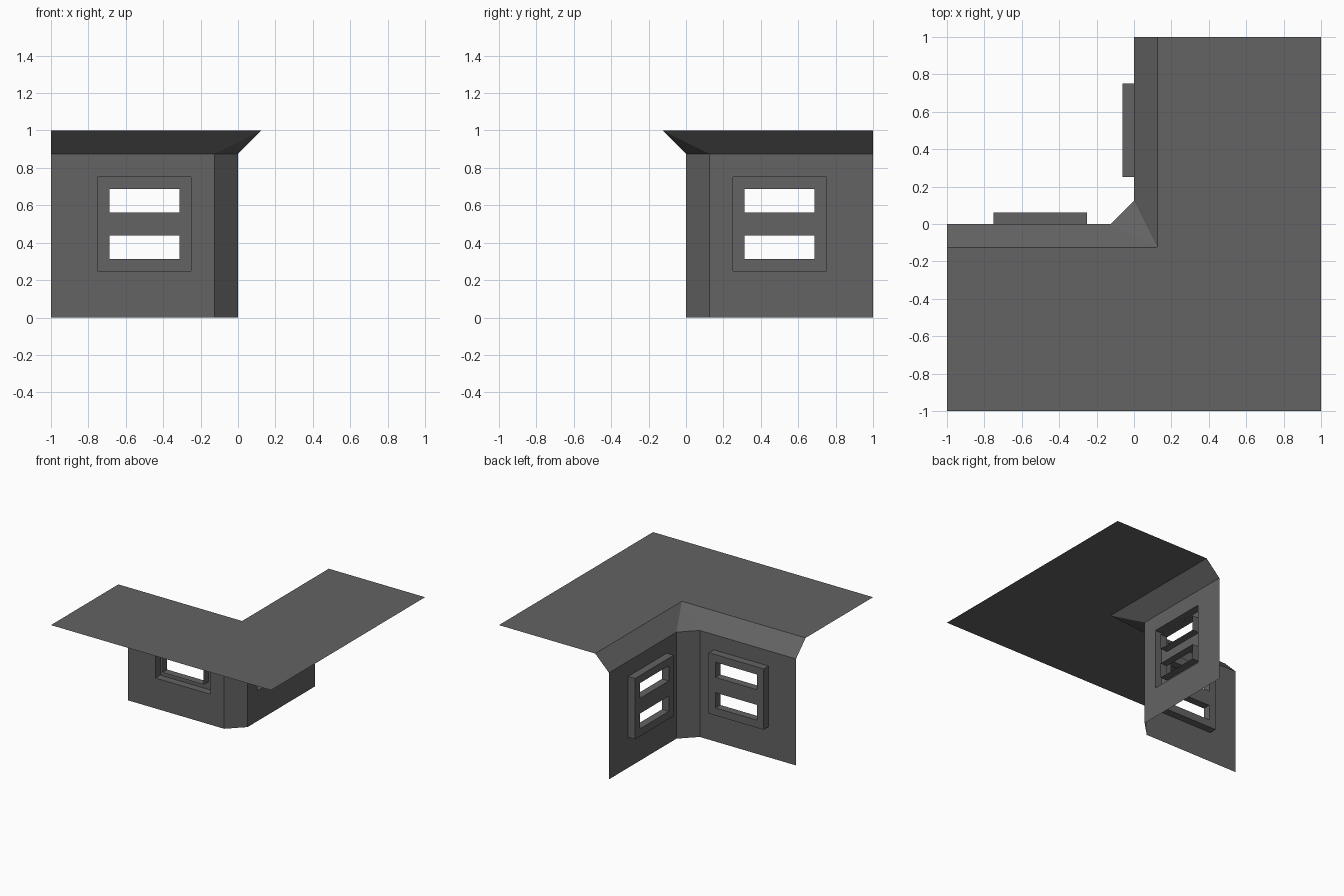
import bpy
import bmesh

if "Cube" in bpy.data.objects:
    bpy.data.objects.remove(bpy.data.objects["Cube"])

WALL_H = 0.875   # top of the walls
CH = 0.125       # corner chamfer and eave overhang
D = 0.0625       # projection of the window frames

grey = bpy.data.materials.new("dark grey")
grey.diffuse_color = (0.125, 0.125, 0.125, 1.0)
grey.use_nodes = True
grey.node_tree.nodes["Principled BSDF"].inputs["Base Color"].default_value = grey.diffuse_color


def build(name, faces, place=lambda p: p, flip=False):
    """Make one mesh object from a list of faces given as point lists."""
    bm = bmesh.new()
    for pts in faces:
        pts = [place(p) for p in pts]
        if flip:
            pts.reverse()
        bm.faces.new([bm.verts.new(p) for p in pts])
    bmesh.ops.remove_doubles(bm, verts=bm.verts, dist=1e-5)
    mesh = bpy.data.meshes.new(name)
    bm.to_mesh(mesh)
    bm.free()
    mesh.materials.append(grey)
    obj = bpy.data.objects.new(name, mesh)
    bpy.context.collection.objects.link(obj)


# Wall space: u runs along the wall from the corner, d points outward, z is up
def rect(u0, u1, z0, z1, d):
    return [(u0, d, z0), (u0, d, z1), (u1, d, z1), (u1, d, z0)]


def panel(us, zs, d, holes):
    """Flat sheet cut into a grid, leaving the hole cells open."""
    return [rect(us[i], us[i + 1], zs[j], zs[j + 1], d)
            for i in range(len(us) - 1) for j in range(len(zs) - 1)
            if (i, j) not in holes]


def sleeve(u0, u1, z0, z1, inward=False):
    """Four sides between the wall plane and the frame front."""
    back, front = rect(u0, u1, z0, z1, 0), rect(u0, u1, z0, z1, D)
    quads = [[back[i], back[(i + 1) % 4], front[(i + 1) % 4], front[i]]
             for i in range(4)]
    return [q[::-1] for q in quads] if inward else quads


# Wall sheet with a square opening
wall = panel([CH, 0.25, 0.75, 1], [0, 0.25, 0.75, WALL_H], 0, {(1, 1)})

# Raised window frame with two through openings
us = [0.25, 0.3125, 0.6875, 0.75]
zs = [0.25, 0.3125, 0.4375, 0.5625, 0.6875, 0.75]
frame = panel(us, zs, D, {(1, 1), (1, 3)}) + sleeve(0.25, 0.75, 0.25, 0.75)
for j in (1, 3):
    frame += sleeve(us[1], us[2], zs[j], zs[j + 1], inward=True)

# Sloping eave
eave = [[(1, 0, WALL_H), (CH, 0, WALL_H), (-CH, -CH, 1), (1, -CH, 1)]]

# The two wings mirror each other across the corner
wings = {
    "left": (lambda p: (-p[0], p[1], p[2]), True),
    "back": (lambda p: (-p[1], p[0], p[2]), False),
}
for side, (place, flip) in wings.items():
    build(side + "_wall", wall, place, flip)
    build(side + "_window_frame", frame, place, flip)
    build(side + "_eave", eave, place, flip)

# Chamfered corner wall and the triangular eave piece above it
build("corner_wall", [[(-CH, 0, 0), (-CH, 0, WALL_H), (0, CH, WALL_H), (0, CH, 0)]])
build("corner_eave", [[(CH, -CH, 1), (0, CH, WALL_H), (-CH, 0, WALL_H)]])

# L-shaped flat roof
build("flat_roof", [
    [(-1, -1, 1), (CH, -1, 1), (CH, -CH, 1), (-1, -CH, 1)],
    [(CH, -1, 1), (1, -1, 1), (1, -CH, 1), (CH, -CH, 1)],
    [(CH, -CH, 1), (1, -CH, 1), (1, 1, 1), (CH, 1, 1)],
])
